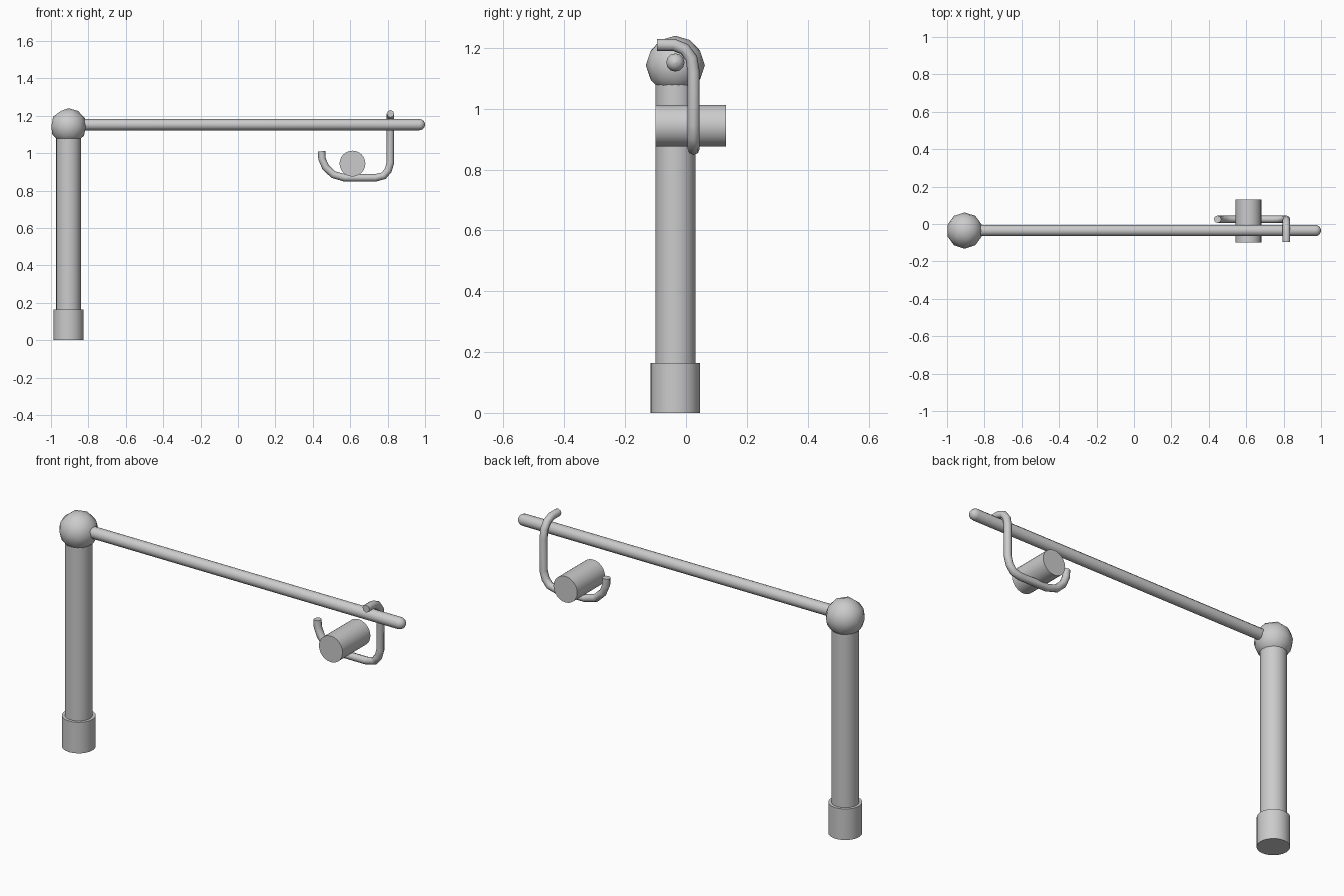
import bpy
from math import radians, pi, sin, cos

if "Cube" in bpy.data.objects:
    bpy.data.objects.remove(bpy.data.objects["Cube"])

AX, AY = -0.906, -0.035      # post axis
BAR_Z = 1.152                # bar height


def smooth(obj, angle=40):
    bpy.ops.object.select_all(action='DESELECT')
    obj.select_set(True)
    bpy.context.view_layer.objects.active = obj
    bpy.ops.object.shade_smooth_by_angle(angle=radians(angle))


def cylinder(name, radius, depth, loc, rot=(0, 0, 0), sides=24):
    bpy.ops.mesh.primitive_cylinder_add(vertices=sides, radius=radius, depth=depth,
                                        location=loc, rotation=rot)
    obj = bpy.context.object
    obj.name = name
    smooth(obj)
    return obj


def tube(name, points, radius, resolution=3):
    """Round tube along points given as (x, y, z, radius factor)."""
    curve = bpy.data.curves.new(name, 'CURVE')
    curve.dimensions = '3D'
    curve.bevel_depth = radius
    curve.bevel_resolution = resolution
    curve.use_fill_caps = True
    spline = curve.splines.new('POLY')
    spline.points.add(len(points) - 1)
    for p, (x, y, z, f) in zip(spline.points, points):
        p.co = (x, y, z, 1)
        p.radius = f
    obj = bpy.data.objects.new(name, curve)
    bpy.context.collection.objects.link(obj)
    bpy.ops.object.select_all(action='DESELECT')
    obj.select_set(True)
    bpy.context.view_layer.objects.active = obj
    bpy.ops.object.convert(target='MESH')
    obj = bpy.context.object
    obj.name = name
    smooth(obj, 50)
    return obj


# Upright post and its thicker foot sleeve
cylinder("foot_sleeve", 0.081, 0.164, (AX, AY, 0.082))
cylinder("post", 0.066, 1.0, (AX, AY, 0.6))

# Ball joint on top of the post
bpy.ops.mesh.primitive_ico_sphere_add(subdivisions=2, radius=0.097,
                                      location=(AX, AY, 1.143))
ball = bpy.context.object
ball.name = "ball_joint"
smooth(ball, 60)

# Horizontal bar with a domed tip
R = 0.03
tip = [(0.97 + R * sin(a), AY, BAR_Z, max(cos(a), 0.02))
       for a in (i * pi / 8 for i in range(5))]
tube("bar", [(AX, AY, BAR_Z, 1)] + tip, R, 4)

# Hook: over the bar, down behind it, along the bottom and up to the open end
HX, HY = 0.815, 0.025
path = [(HX, -0.096, 1.210), (HX, -0.04, 1.210), (HX, -0.005, 1.196),
        (HX, 0.018, 1.165), (HX, HY, 1.12), (HX, HY, 0.95),
        (0.803, HY, 0.908), (0.779, HY, 0.879), (0.735, HY, 0.868),
        (0.57, HY, 0.868), (0.51, HY, 0.885), (0.468, HY, 0.925),
        (0.449, HY, 0.97), (0.447, HY, 1.01)]
tube("hook", [p + (1,) for p in path], 0.02, 2)

# Roller resting in the hook
cylinder("roller", 0.069, 0.232, (0.612, 0.016, 0.944), (pi / 2, 0, 0))
